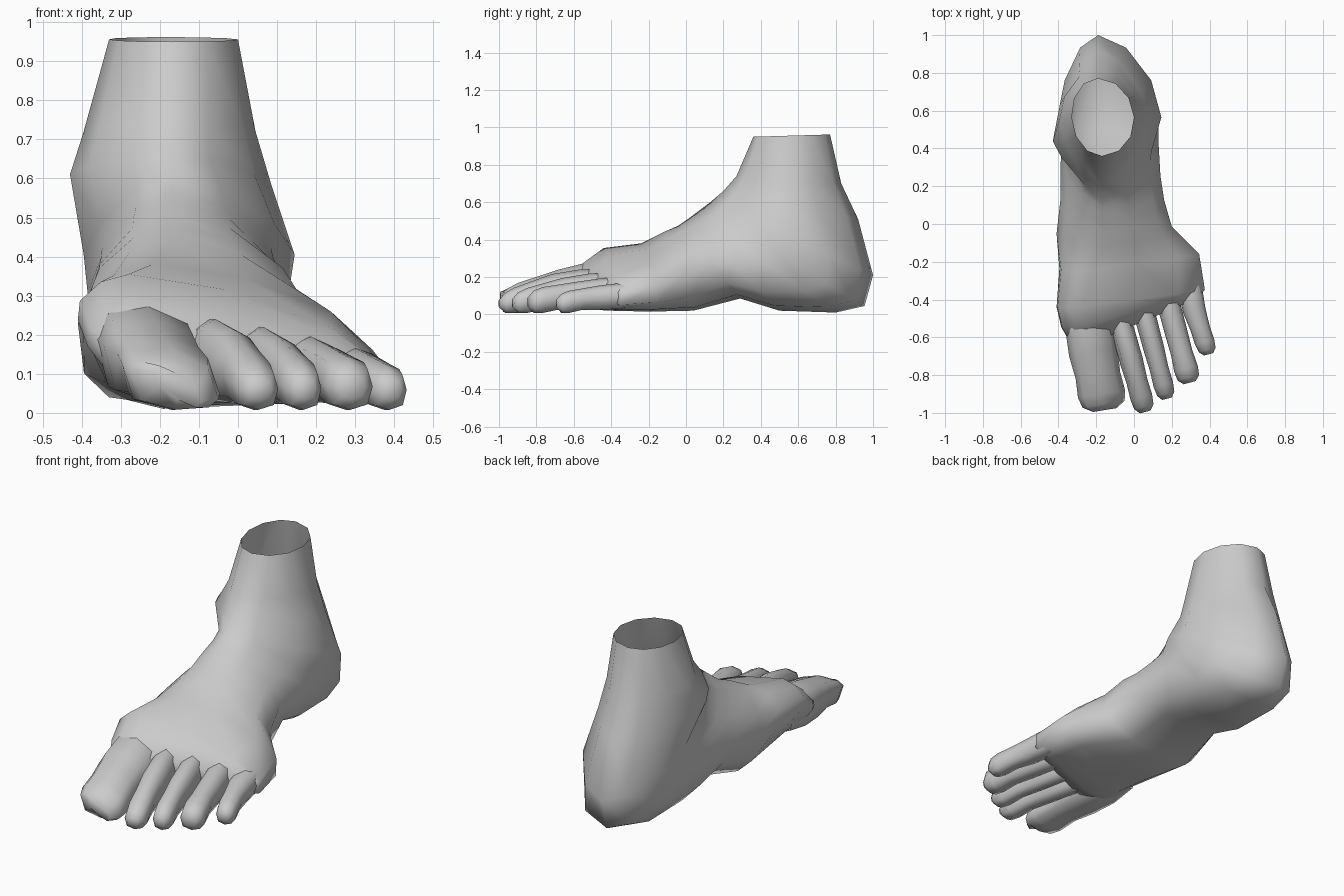
import bpy
import bmesh
from math import sin, cos, pi
from mathutils import Vector

cube = bpy.data.objects.get("Cube")
if cube:
    bpy.data.objects.remove(cube)

skin = bpy.data.materials.new("plain grey")
skin.use_nodes = True
GREY = (0.6, 0.6, 0.6, 1)
skin.diffuse_color = GREY
skin.node_tree.nodes["Principled BSDF"].inputs["Base Color"].default_value = GREY


def ring(top, right, bottom, left, p_top, p_bottom, steps):
    """Closed section through four points, each quarter a superellipse arc."""
    axis = bottom - top
    points = []
    quarters = ((top, right, right, p_top), (right, bottom, right, p_bottom),
                (bottom, left, left, p_bottom), (left, top, left, p_top))
    for start, end, side, p in quarters:
        f = (side.z - top.z) / axis.z if abs(axis.z) > .1 else .5
        centre = top + axis * f
        for i in range(steps):
            a = pi / 2 * i / steps
            points.append(centre + (start - centre) * cos(a) ** p
                          + (end - centre) * sin(a) ** p)
    return points


def loft(name, rings):
    """Skin the rings, leave the first end open and cap the last one."""
    bm = bmesh.new()
    loops = [[bm.verts.new(p) for p in r] for r in rings]
    for a, b in zip(loops, loops[1:]):
        for i in range(len(a)):
            j = (i + 1) % len(a)
            bm.faces.new((a[i], a[j], b[j], b[i]))
    bm.faces.new(loops[-1])
    bmesh.ops.recalc_face_normals(bm, faces=bm.faces)
    mesh = bpy.data.meshes.new(name)
    bm.to_mesh(mesh)
    bm.free()
    mesh.materials.append(skin)
    mesh.shade_smooth()
    obj = bpy.data.objects.new(name, mesh)
    bpy.context.collection.objects.link(obj)
    return obj


def station(ty, tz, by, bz, left, right, f_left=.5, f_right=.5,
            tx=-.17, bx=-.19, slant=0, p_top=1.1, p_bottom=.8):
    """Section fanned between a point on the instep and one on the sole."""
    top, bottom = Vector((tx, ty, tz)), Vector((bx, by, bz))
    sides = []
    for x, f in ((right, f_right), (left, f_left)):
        p = top.lerp(bottom, f)
        p.x = x
        p.y += slant * (x - tx)
        sides.append(p)
    return ring(top, sides[0], bottom, sides[1], p_top, p_bottom, 3)


# Leg, ankle and heel
leg = [
    station(.36, .95, .77, .962, -.33, 0, p_top=1, p_bottom=1),
    station(.27, .74, .83, .7, -.395, .045, p_top=1.2, p_bottom=1.15),
    station(.2, .66, .92, .51, -.43, .085, .33, p_top=1.4, p_bottom=1.3),
    station(.13, .6, 1, .21, -.395, .145, p_top=1.3, p_bottom=1.15),
    station(.09, .57, .955, .045, -.385, .13, p_top=1.2, p_bottom=.9),
    station(.05, .54, .8, .01, -.385, .13),
]

# Arch, instep and ball of the foot, down to the webs between the toes
forefoot = [
    station(.01, .51, .5, .02, -.39, .14),
    station(-.04, .475, .29, .085, -.39, .16),
    station(-.12, .44, .04, .02, -.41, .2, .5, .55, slant=.05, p_bottom=.7),
    station(-.24, .38, -.2, .015, -.395, .345, .5, .6, -.22, -.1, .1, 1.15, .6),
    station(-.44, .355, -.4, .02, -.41, .375, .35, .7, -.28, -.1, .1, 1.25, .55),
    station(-.53, .29, -.49, .025, -.385, .365, .45, .65, -.24, -.08, .24, 1.25, .55),
    station(-.63, .21, -.57, .045, -.32, .32, .5, .6, -.22, -.08, .36, 1.1, .65),
]
loft("foot_body", leg + forefoot)


def toe(name, base, knuckle, tip, bend=0):
    """Each key is x, y, top height, half width; the tip is rounded off."""
    keys = [Vector(k) for k in (base, knuckle, tip)]
    # position between keys, width scale, lowest height, height scale
    steps = ((0, .85, .06, .9), (.5, 1, .03, 1), (1, 1, .025, 1), (1.4, .93, .025, 1),
             (1.72, 1, .008, 1), (1.9, .9, .008, .92), (2, .5, .035, .72))
    rings = []
    for t, wide, low, tall in steps:
        i = min(int(t), 1)
        k = keys[i].lerp(keys[i + 1], t - i)
        d = keys[2] - keys[0]
        across = Vector((-d.y, d.x, 0)).normalized() * k[3] * wide
        top = Vector((k.x, k.y, k.z * tall))
        bottom = Vector((k.x, k.y, low))
        mid = top.lerp(bottom, .5)
        tilt = Vector((0, 0, bend * k[3]))
        rings.append(ring(top, mid + across - tilt, bottom, mid - across + tilt,
                          .8, .75, 2))
    return loft(name, rings)


# Toes, from the big one outward
toe("big_toe", (-.25, -.4, .31, .135), (-.215, -.68, .24, .13),
    (-.155, -.985, .14, .125), .3)
toe("second_toe", (-.1, -.42, .265, .06), (-.015, -.72, .215, .062),
    (.06, -.995, .115, .058))
toe("third_toe", (.025, -.36, .245, .058), (.105, -.66, .195, .055),
    (.175, -.925, .12, .052))
toe("fourth_toe", (.15, -.3, .215, .062), (.225, -.58, .175, .06),
    (.295, -.84, .135, .066))
toe("little_toe", (.275, -.24, .18, .07), (.32, -.46, .155, .06),
    (.395, -.69, .115, .05))
